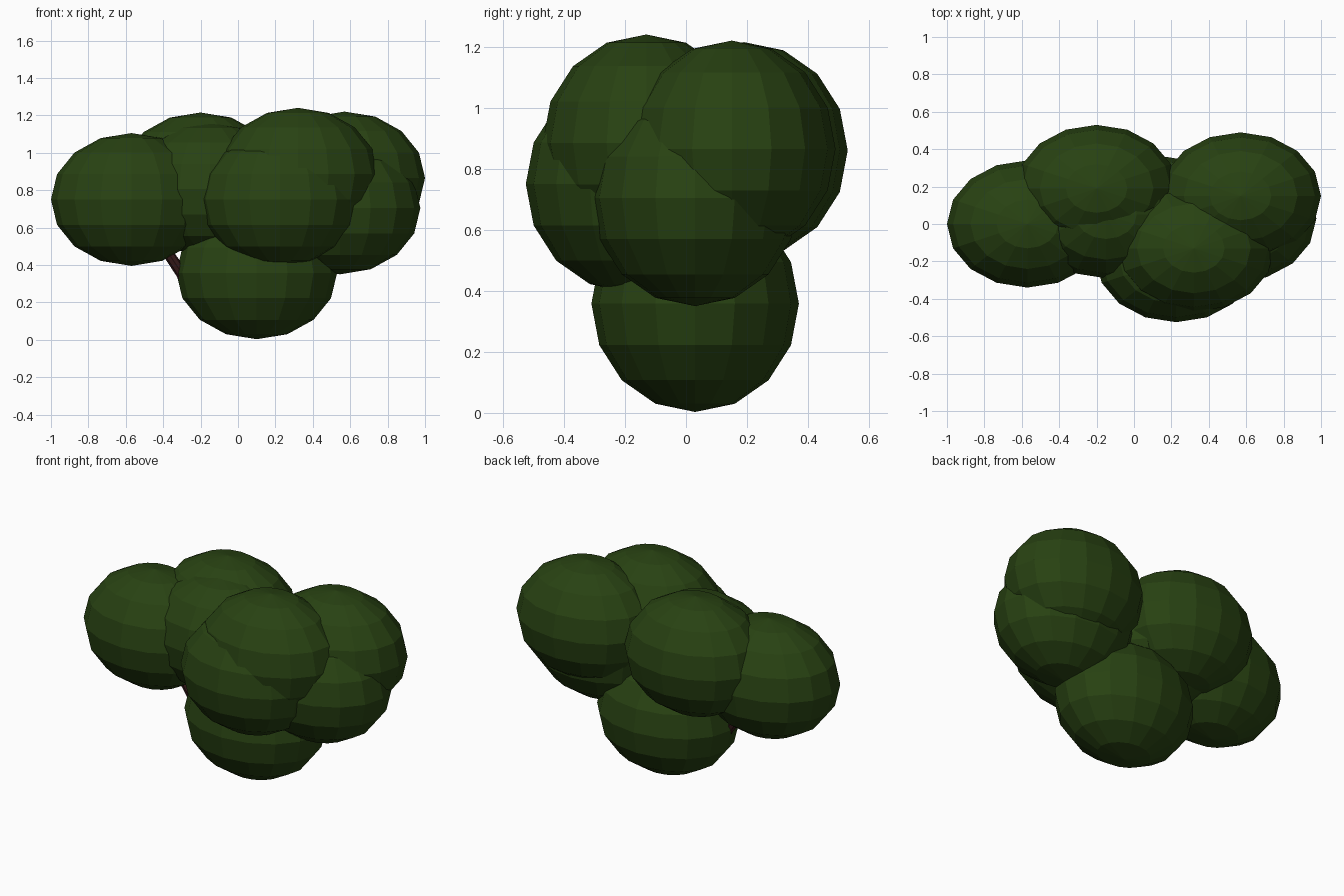
import bpy
from mathutils import Vector

if "Cube" in bpy.data.objects:
    bpy.data.objects.remove(bpy.data.objects["Cube"])


def material(name, rgb):
    m = bpy.data.materials.new(name)
    m.diffuse_color = (*rgb, 1.0)
    m.use_nodes = True
    m.node_tree.nodes["Principled BSDF"].inputs["Base Color"].default_value = m.diffuse_color
    return m


LEAF = material("dark leaf green", (0.021, 0.054, 0.006))
BARK = material("dark red bark", (0.035, 0.010, 0.010))


def foliage(name, center):
    """Flat-shaded ellipsoid clump of leaves."""
    bpy.ops.mesh.primitive_uv_sphere_add(segments=16, ring_count=8, radius=1, location=center)
    o = bpy.context.object
    o.name = name
    o.scale = (0.43, 0.34, 0.355)
    o.data.materials.append(LEAF)


def branch(name, start, end, r1, r2):
    """Tapered limb between two points."""
    a, b = Vector(start), Vector(end)
    bpy.ops.mesh.primitive_cone_add(vertices=8, radius1=r1, radius2=r2,
                                    depth=(b - a).length, location=(a + b) / 2)
    o = bpy.context.object
    o.name = name
    o.rotation_euler = (b - a).to_track_quat('Z', 'Y').to_euler()
    o.data.materials.append(BARK)


# Leaf clumps
foliage("foliage_left", (-0.57, 0.0, 0.75))
foliage("foliage_back_left", (-0.20, 0.19, 0.86))
foliage("foliage_middle", (-0.15, 0.05, 0.805))
foliage("foliage_back_right", (0.57, 0.15, 0.865))
foliage("foliage_front_top", (0.32, -0.13, 0.885))
foliage("foliage_front_low", (0.225, -0.185, 0.75))
foliage("foliage_right_low", (0.545, 0.03, 0.705))
foliage("foliage_bottom", (0.10, 0.03, 0.358))

# Limb joining the bottom clump to the left clump
branch("branch_left", (-0.17, 0.02, 0.16), (-0.50, 0.0, 0.65), 0.035, 0.025)
